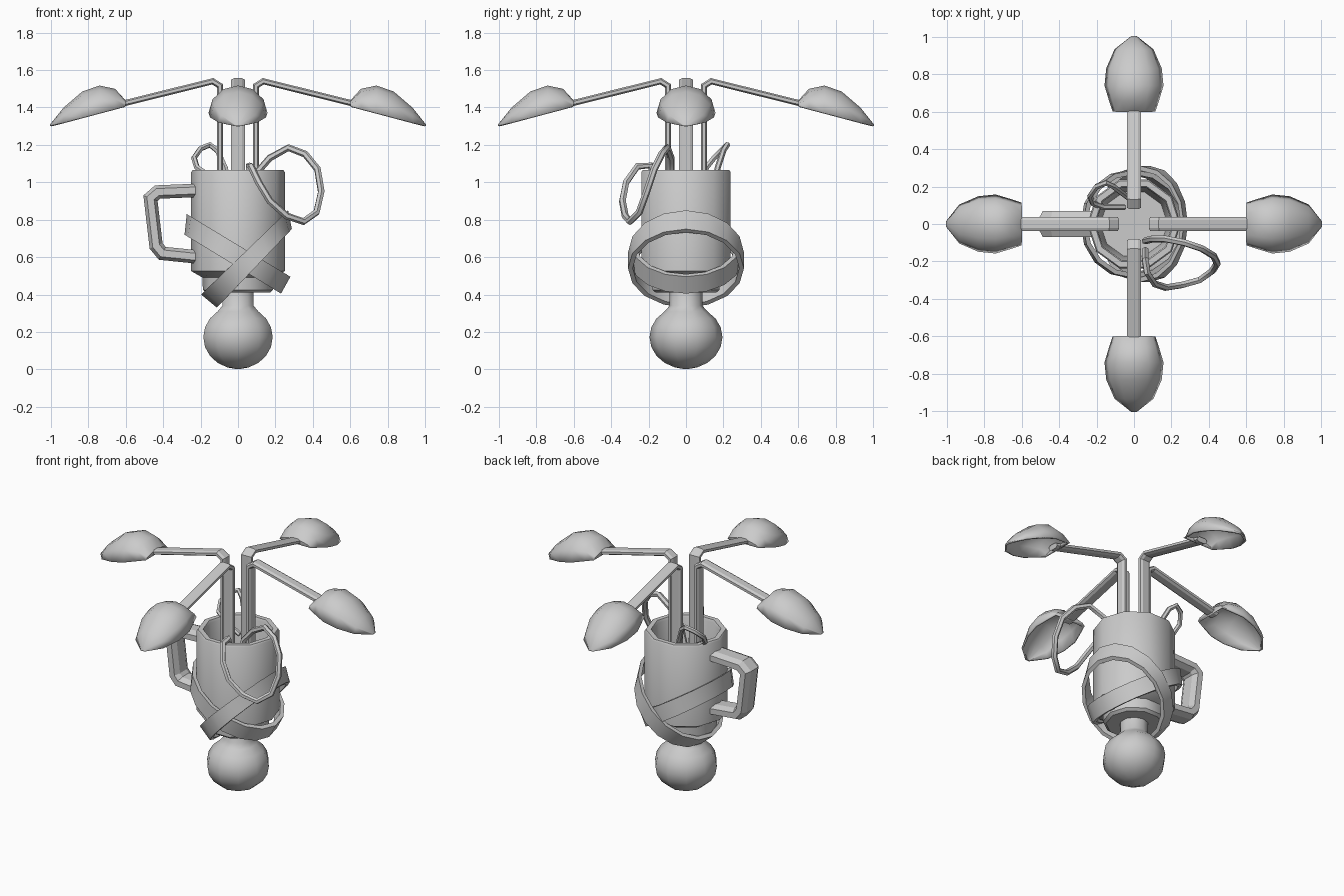
import bpy
from math import sin, cos, pi, radians
from mathutils import Vector, Matrix

if "Cube" in bpy.data.objects:
    bpy.data.objects.remove(bpy.data.objects["Cube"])


def finish(obj, angle):
    bpy.ops.object.select_all(action='DESELECT')
    obj.select_set(True)
    bpy.context.view_layer.objects.active = obj
    bpy.ops.object.shade_smooth_by_angle(angle=radians(angle))
    return obj


def skin(name, rings, wrap=True, loop=False, caps=True, angle=40):
    """Join equal-length rings of points into one surface."""
    n, m = len(rings[0]), len(rings)
    verts = [tuple(p) for r in rings for p in r]
    faces = []
    for i in range(m if loop else m - 1):
        for j in range(n if wrap else n - 1):
            a, b = i * n, ((i + 1) % m) * n
            k = (j + 1) % n
            faces.append((a + j, a + k, b + k, b + j))
    if caps and not loop:
        faces += [tuple(range(n))[::-1], tuple(range((m - 1) * n, m * n))]
    mesh = bpy.data.meshes.new(name)
    mesh.from_pydata(verts, [], faces)
    mesh.update()
    obj = bpy.data.objects.new(name, mesh)
    bpy.context.collection.objects.link(obj)
    return finish(obj, angle)


def lathe(name, profile, sides, phase=0.0, angle=40):
    return skin(name, [[(r * cos(phase + 2 * pi * j / sides), r * sin(phase + 2 * pi * j / sides), z)
                        for j in range(sides)] for r, z in profile], angle=angle)


def bar(name, path, t, w, bevel):
    """Sweep a bevelled rectangle (half sizes t, w) along an x-z path with mitred bends."""
    pts = [Vector(p) for p in path]
    rings = []
    for i, p in enumerate(pts):
        d0 = (p - pts[i - 1]).normalized() if i else (pts[1] - p).normalized()
        d1 = (pts[i + 1] - p).normalized() if i < len(pts) - 1 else d0
        d = (d0 + d1).normalized()
        nrm = Vector((-d.y, d.x)) / max(d.dot(d0), 0.5)
        sec = []
        for sa, sb, first in ((1, 1, 0), (-1, 1, 1), (-1, -1, 0), (1, -1, 1)):
            c = [(sa * t, sb * (w - bevel)), (sa * (t - bevel * 0.5), sb * w)]
            sec += c[::-1] if first else c
        rings.append([(p.x + nrm.x * a, b, p.y + nrm.y * a) for a, b in sec])
    return skin(name, rings, angle=20)


def cable(name, points, radius):
    cu = bpy.data.curves.new(name, 'CURVE')
    cu.dimensions = '3D'
    cu.bevel_depth, cu.bevel_resolution, cu.use_fill_caps = radius, 1, True
    sp = cu.splines.new('POLY')
    sp.points.add(len(points) - 1)
    for q, p in zip(sp.points, points):
        q.co = (*p, 1)
    obj = bpy.data.objects.new(name, cu)
    bpy.context.collection.objects.link(obj)
    bpy.ops.object.select_all(action='DESELECT')
    obj.select_set(True)
    bpy.context.view_layer.objects.active = obj
    bpy.ops.object.convert(target='MESH')
    return finish(bpy.context.object, 50)


def strap(name, low, high, half_y, low_w, high_w, t=0.025, n=16):
    """Tilted ring band; its width direction turns from low_w to high_w."""
    low, high = Vector((low[0], 0, low[1])), Vector((high[0], 0, high[1]))
    c, u = (low + high) / 2, (high - low) / 2
    rings = []
    for i in range(n):
        a = 2 * pi * i / n
        f = (1 + cos(a)) / 2
        w = Vector((low_w[0], 0, low_w[1])).lerp(Vector((high_w[0], 0, high_w[1])), f)
        out = c + u * cos(a) + Vector((0, half_y * sin(a), 0))
        k = 1 - t / half_y
        inn = c + u * cos(a) * k + Vector((0, half_y * k * sin(a), 0))
        rings.append([out + w, out - w, inn - w, inn + w])
    return skin(name, rings, loop=True, angle=30)


# Ball foot with neck
ball = [(0.195 * sin(a), 0.172 - 0.17 * cos(a)) for a in [pi * k / 10 for k in range(1, 9)]]
lathe("ball_foot", [(0.012, 0.002)] + ball + [(0.088, 0.34), (0.088, 0.45)], 10, pi / 2, 50)

# Hollow cup with collar underneath
lathe("cup", [(0.18, 0.485), (0.25, 0.525), (0.25, 1.055), (0.243, 1.065),
              (0.212, 1.065), (0.205, 1.05), (0.18, 0.58)], 10)
lathe("collar", [(0.17, 0.41), (0.188, 0.425), (0.19, 0.50)], 10)

# Cup handle
bar("handle", [(-0.21, 0.957), (-0.43, 0.948), (-0.468, 0.915), (-0.438, 0.66),
               (-0.405, 0.62), (-0.21, 0.60)], 0.036, 0.07, 0.035)

# Crossed straps around the cup
strap("strap_a", (0.255, 0.45), (-0.28, 0.775), 0.29, (0.025, 0.045), (0.006, 0.055))
strap("strap_b", (-0.155, 0.365), (0.278, 0.80), 0.31, (-0.042, 0.035), (-0.01, 0.05))

# Four bent arms, each with a hollow hood
stations = [(0.605, 0.11, 0.03), (0.66, 0.128, 0.105), (0.74, 0.152, 0.143),
            (0.83, 0.143, 0.135), (0.93, 0.1, 0.075), (1.0, 0.012, 0.006)]
for i, side in enumerate(("right", "back", "left", "front")):
    rot = Matrix.Rotation(i * pi / 2, 4, 'Z')
    arm = bar("arm_" + side, [(0.095, 0.58), (0.095, 1.515), (0.135, 1.54), (0.64, 1.415)],
              0.016, 0.037, 0.016)
    rings = [[(r, w * cos(pi * k / 6), 1.405 - 0.262 * (r - 0.6) + h * sin(pi * k / 6))
              for k in range(7)] for r, w, h in stations]
    hood = skin("hood_" + side, rings, wrap=False, angle=40)
    sol = hood.modifiers.new("thickness", 'SOLIDIFY')
    sol.thickness, sol.offset = 0.012, 0
    arm.matrix_world = rot
    hood.matrix_world = rot

# Looped cables hanging out of the cup
cable("front_cable", [(0.06, -0.09, 0.85), (0.1, -0.08, 1.05), (0.17, -0.08, 1.13), (0.27, -0.1, 1.185),
                      (0.36, -0.13, 1.15), (0.425, -0.17, 1.07), (0.445, -0.21, 0.95), (0.42, -0.25, 0.84),
                      (0.35, -0.30, 0.79), (0.26, -0.325, 0.82), (0.17, -0.34, 0.90), (0.11, -0.32, 1.0),
                      (0.07, -0.26, 1.085), (0.06, -0.19, 1.09), (0.06, -0.14, 0.9)], 0.019)
cable("back_cable", [(-0.05, 0.09, 0.98), (-0.16, 0.09, 1.04), (-0.22, 0.11, 1.08), (-0.235, 0.15, 1.13),
                     (-0.2, 0.2, 1.18), (-0.15, 0.22, 1.2), (-0.11, 0.2, 1.17), (-0.07, 0.17, 1.08),
                     (-0.03, 0.14, 0.95)], 0.016)
